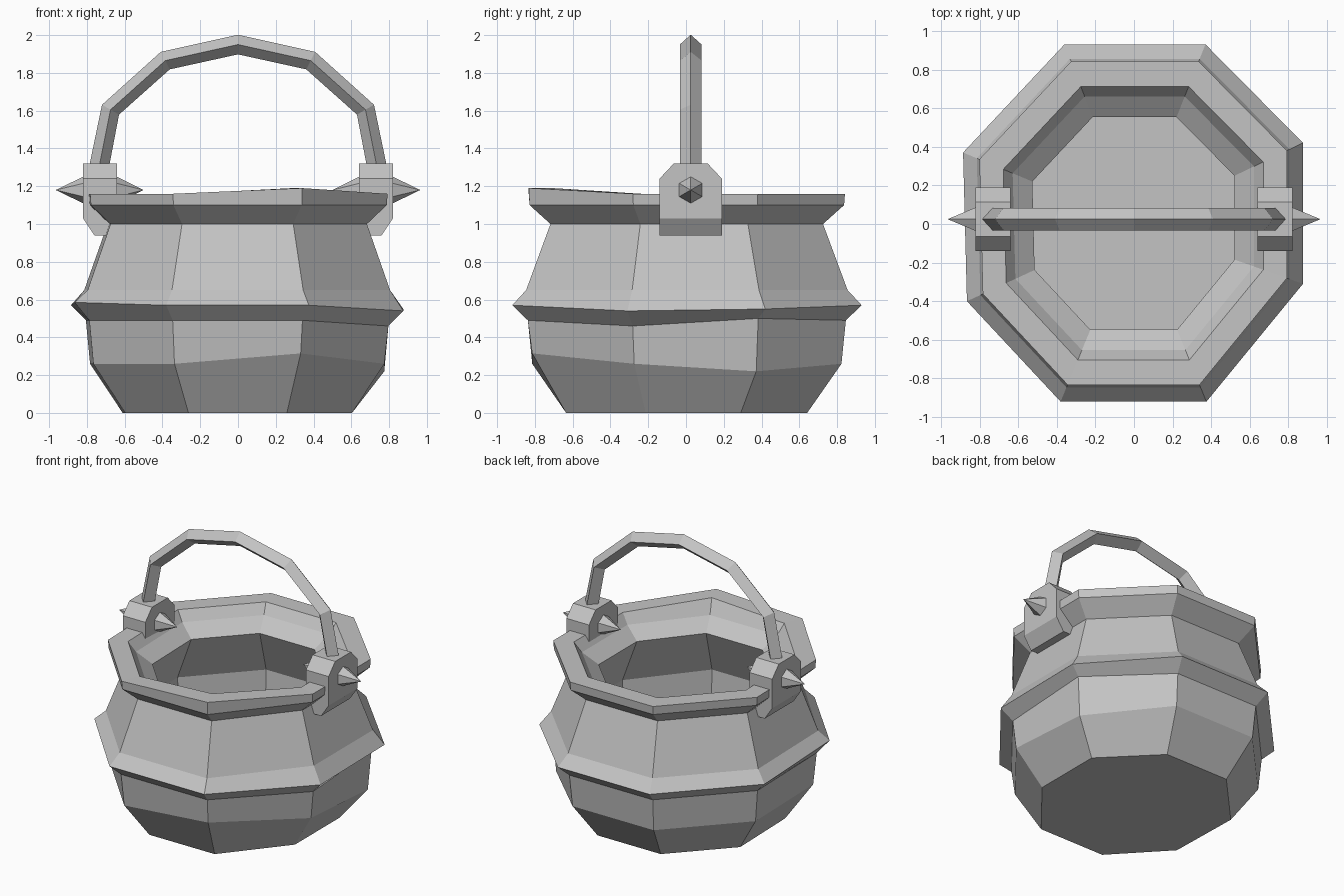
import bpy, bmesh
from mathutils import Vector

cube = bpy.data.objects.get("Cube")
if cube:
    bpy.data.objects.remove(cube, do_unlink=True)

iron = bpy.data.materials.new("grey_iron")
iron.use_nodes = True
GREY = (0.55, 0.55, 0.55, 1)
iron.diffuse_color = GREY
iron.node_tree.nodes["Principled BSDF"].inputs["Base Color"].default_value = GREY


def loft(name, rings):
    """Skin rings of points and cap both ends."""
    bm = bmesh.new()
    loops = [[bm.verts.new(p) for p in ring] for ring in rings]
    n = len(loops[0])
    for a, b in zip(loops, loops[1:]):
        for i in range(n):
            j = (i + 1) % n
            bm.faces.new((a[i], a[j], b[j], b[i]))
    bm.faces.new(loops[0])
    bm.faces.new(loops[-1])
    bmesh.ops.recalc_face_normals(bm, faces=bm.faces)
    mesh = bpy.data.meshes.new(name)
    bm.to_mesh(mesh)
    bm.free()
    mesh.materials.append(iron)
    obj = bpy.data.objects.new(name, mesh)
    bpy.context.collection.objects.link(obj)
    return obj


# Pot: slightly uneven octagon outline, swept up the outside,
# over the rim, down to a narrow throat and out into the hollow belly
outline = [(-.36, .93), (.37, .93), (.875, .42), (.875, -.31),
           (.375, -.92), (-.38, -.92), (-.865, -.4), (-.885, .37)]
profile = [(0, .69), (.26, .885), (.49, .91), (.57, 1), (.65, .92), (1, .78),
           (1.1, .9), (1.16, .905), (1.16, .765), (1.09, .71), (1.01, .595),
           (.67, .77), (.3, .74), (.1, .6)]
rings = [[Vector((x * s, y * s, z)) for x, y in outline] for z, s in profile]

# Hand-made unevenness: (ring, corner) -> height change
wobble = {(1, 2): -.04, (1, 4): .055, (2, 3): -.03, (2, 2): .01,
          (3, 3): -.03, (3, 2): -.02, (3, 6): .015, (7, 4): .03, (8, 4): .03}
for (ring, corner), dz in wobble.items():
    rings[ring][corner].z += dz
loft("pot", rings)

# Handle: diamond section mitred along an arch
YC = .025
half = [(.74, 1.28), (.675, 1.605), (.385, 1.865)]
path = [Vector((-x, z)) for x, z in half] + [Vector((0, 1.95))] \
    + [Vector((x, z)) for x, z in reversed(half)]
sections = []
for i, p in enumerate(path):
    before = (p - path[max(i - 1, 0)]).normalized()
    after = (path[min(i + 1, len(path) - 1)] - p).normalized()
    t = (before + after).normalized()
    out = Vector((-t.y, t.x)) * .052
    sections.append([(p.x + out.x, YC, p.y + out.y), (p.x, YC + .058, p.y),
                     (p.x - out.x, YC, p.y - out.y), (p.x, YC - .058, p.y)])
loft("handle", sections)

# Lugs: stacked rectangles (height, inner x, outer x, half depth)
lug_levels = [(.94, .70, .76, .165), (1.03, .64, .82, .165),
              (1.24, .64, .82, .165), (1.32, .64, .82, .09)]
for side, sx in (("left", 1), ("right", -1)):
    loft(side + "_lug", [[(sx * a, YC - w, z), (sx * b, YC - w, z),
                          (sx * b, YC + w, z), (sx * a, YC + w, z)]
                         for z, a, b, w in lug_levels])
    # A six-sided spike on each face of the lug
    for kind, base, tip in (("outer", .81, .965), ("inner", .65, .5)):
        bpy.ops.mesh.primitive_cone_add(vertices=6, radius1=.075, depth=abs(tip - base))
        spike = bpy.context.object
        spike.name = side + "_" + kind + "_spike"
        spike.location = (sx * (base + tip) / 2, YC, 1.18)
        direction = Vector((sx * (tip - base), 0, 0))
        spike.rotation_euler = direction.to_track_quat('Z', 'Y').to_euler()
        spike.data.materials.append(iron)
